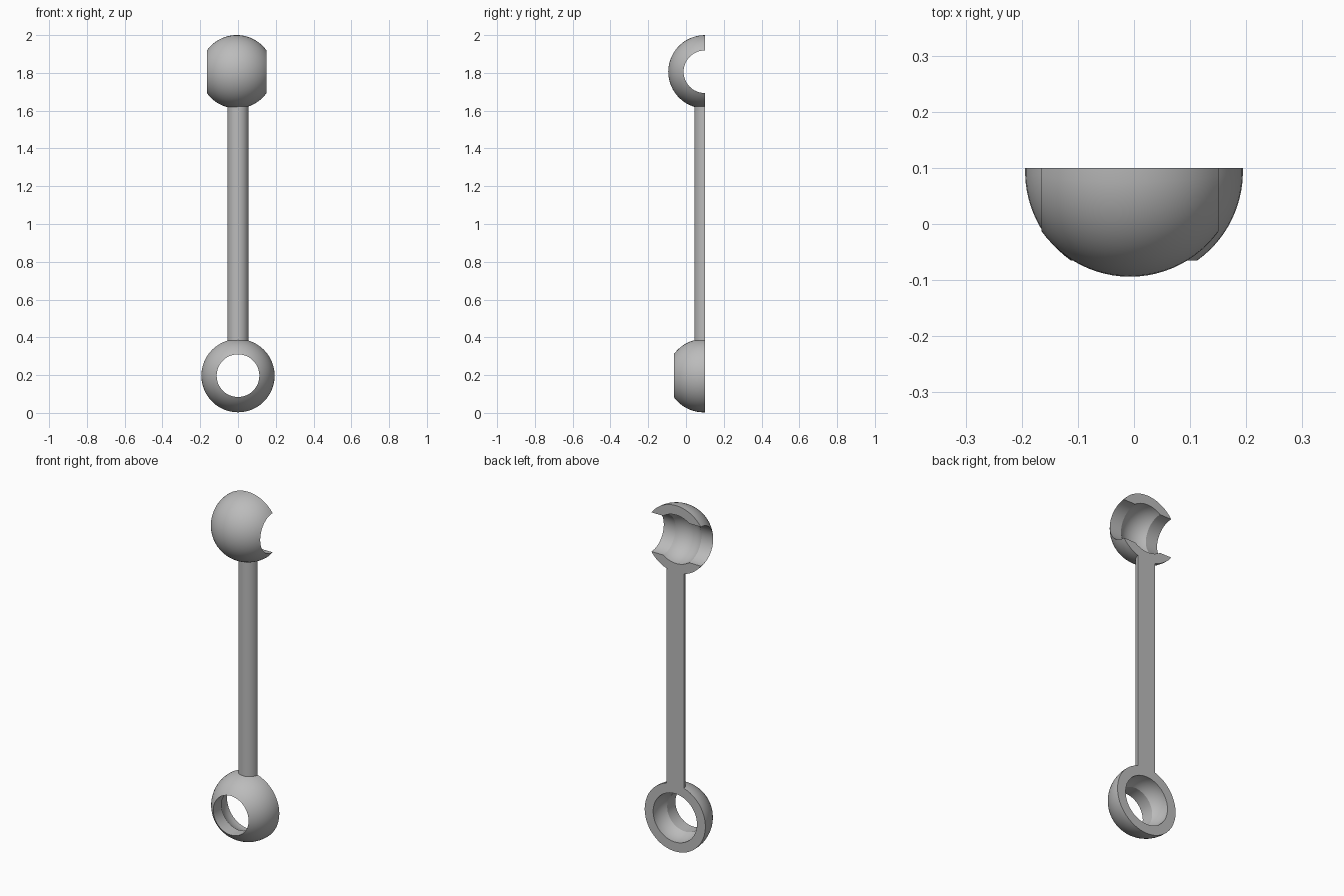
import bpy, bmesh, math
from mathutils import Vector, Matrix

if "Cube" in bpy.data.objects:
    bpy.data.objects.remove(bpy.data.objects["Cube"], do_unlink=True)

BALL, CAVITY, BORE, ROD = 0.194, 0.14, 0.113, 0.056
SHIFT = 0.007            # small axial offset of each ball
CUT_Y = 0.1              # flat cut plane at the back
LOW_Z, HIGH_Z = 0.197, 1.806

mat = bpy.data.materials.new("plain_grey")
mat.use_nodes = True
grey = (0.5, 0.5, 0.5, 1)
mat.diffuse_color = grey
mat.node_tree.nodes["Principled BSDF"].inputs["Base Color"].default_value = grey


def arc(radius, start, end, shift, steps):
    """Points (along axis, distance from axis) on a circle."""
    angles = [start + (end - start) * i / steps for i in range(steps + 1)]
    return [(shift + radius * math.sin(a), radius * math.cos(a)) for a in angles]


def lathe(name, profile, axis, radial, centre, angle, steps):
    """Spin a closed profile about an axis, capping the ends of a part turn."""
    axis, radial, centre = Vector(axis), Vector(radial), Vector(centre)
    full = angle > 6.28
    bm = bmesh.new()
    rings = []
    for i in range(steps if full else steps + 1):
        r_dir = Matrix.Rotation(angle * i / steps, 3, axis) @ radial
        rings.append([bm.verts.new(centre + axis * t + r_dir * r) for t, r in profile])
    n = len(profile)
    for i in range(steps):
        a, b = rings[i], rings[(i + 1) % len(rings)]
        for j in range(n):
            k = (j + 1) % n
            bm.faces.new((a[j], a[k], b[k], b[j]))
    if not full:
        bm.faces.new(rings[0])
        bm.faces.new(rings[-1])
    bmesh.ops.recalc_face_normals(bm, faces=bm.faces)
    mesh = bpy.data.meshes.new(name)
    bm.to_mesh(mesh)
    bm.free()
    mesh.materials.append(mat)
    obj = bpy.data.objects.new(name, mesh)
    bpy.context.collection.objects.link(obj)
    bpy.ops.object.select_all(action='DESELECT')
    obj.select_set(True)
    bpy.context.view_layer.objects.active = obj
    bpy.ops.object.shade_smooth_by_angle(angle=math.radians(30))
    return obj


outer = math.acos(BORE / BALL)
inner = math.acos(BORE / CAVITY)

# Lower socket: half ball with a front bore, hollowed from the back
lower = (arc(BALL, -math.asin(SHIFT / BALL), outer, SHIFT, 14)
         + arc(CAVITY, inner, -math.asin(SHIFT / CAVITY), SHIFT, 8))
lathe("lower_socket", lower, (0, -1, 0), (0, 0, 1), (0, CUT_Y, LOW_Z), math.tau, 48)

# Upper socket: half ball with a sideways bore and a round cavity
upper = arc(BALL, -outer, outer, -SHIFT, 24) + arc(CAVITY, inner, -inner, -SHIFT, 14)
lathe("upper_socket", upper, (1, 0, 0), (0, 0, 1), (0, CUT_Y, HIGH_Z), math.pi, 24)
# the half turn starts upward and sweeps through the front side

# Connecting rod: half-round bar whose flat side lies on the cut plane
rod_profile = [(LOW_Z + 0.17, 0), (LOW_Z + 0.17, ROD), (HIGH_Z - 0.17, ROD), (HIGH_Z - 0.17, 0)]


def half_rod():
    bm = bmesh.new()
    steps = 16
    rows = []
    for z in (LOW_Z + 0.17, HIGH_Z - 0.17):
        rows.append([bm.verts.new((ROD * math.cos(math.pi * i / steps),
                                   CUT_Y - ROD * math.sin(math.pi * i / steps), z))
                     for i in range(steps + 1)])
    low, high = rows
    for i in range(steps + 1):
        k = (i + 1) % (steps + 1)
        bm.faces.new((low[i], low[k], high[k], high[i]))
    bm.faces.new(low)
    bm.faces.new(high)
    bmesh.ops.recalc_face_normals(bm, faces=bm.faces)
    mesh = bpy.data.meshes.new("connecting_rod")
    bm.to_mesh(mesh)
    bm.free()
    mesh.materials.append(mat)
    obj = bpy.data.objects.new("connecting_rod", mesh)
    bpy.context.collection.objects.link(obj)
    bpy.ops.object.select_all(action='DESELECT')
    obj.select_set(True)
    bpy.context.view_layer.objects.active = obj
    bpy.ops.object.shade_smooth_by_angle(angle=math.radians(30))


half_rod()
